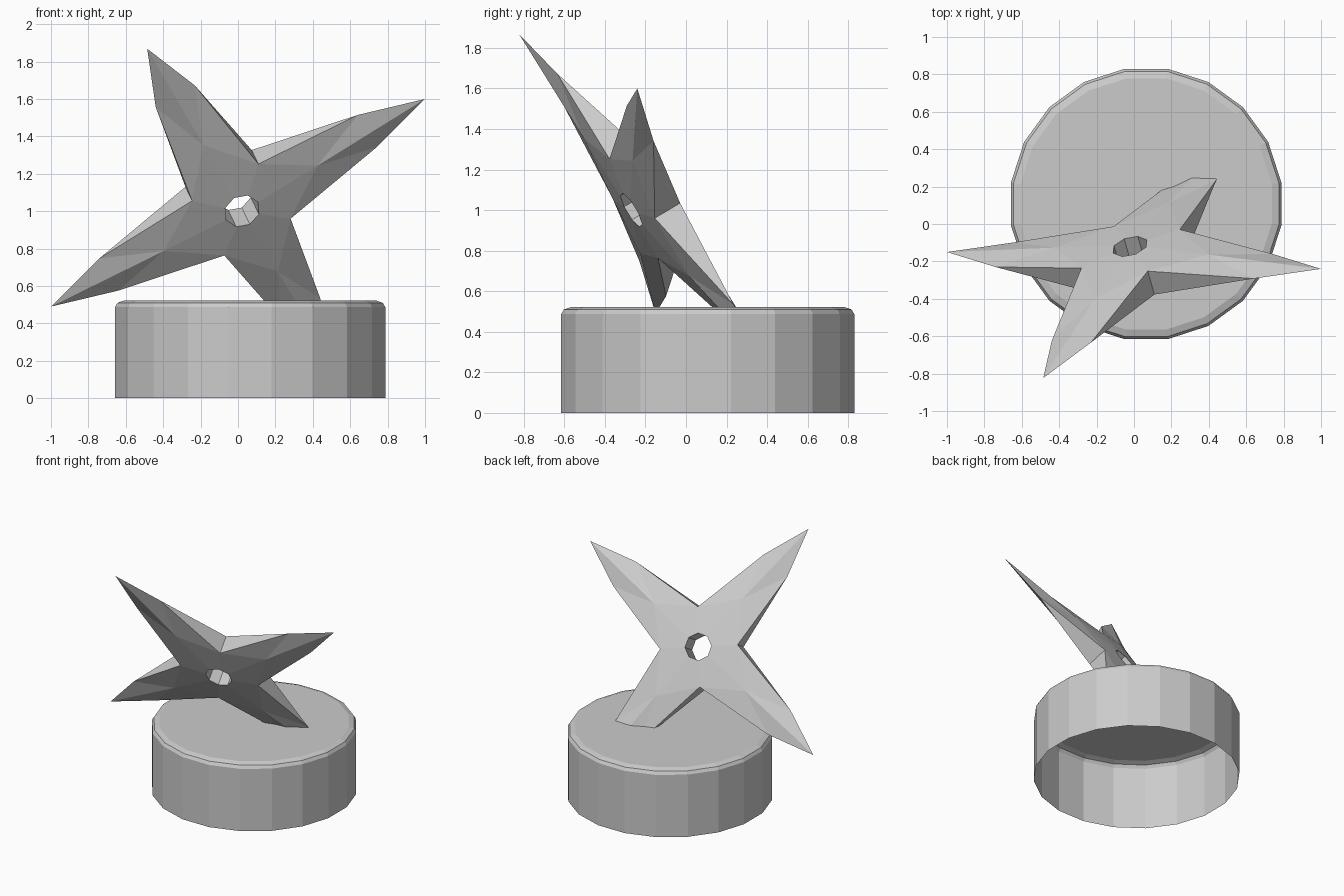
import bpy, bmesh, math
from mathutils import Vector, Matrix

cube = bpy.data.objects.get("Cube")
if cube:
    bpy.data.objects.remove(cube)

GREY = (0.6, 0.6, 0.6, 1)
mat = bpy.data.materials.new("plain_grey")
mat.use_nodes = True
mat.diffuse_color = GREY
mat.node_tree.nodes["Principled BSDF"].inputs["Base Color"].default_value = GREY


def finish(name, bm):
    """Turn a bmesh into a flat shaded grey object."""
    mesh = bpy.data.meshes.new(name)
    bm.to_mesh(mesh)
    bm.free()
    mesh.materials.append(mat)
    obj = bpy.data.objects.new(name, mesh)
    bpy.context.collection.objects.link(obj)
    return obj


# Round base: twenty-sided open shell with a bevelled top rim
SIDES = 20
bm = bmesh.new()
rings = []
for radius, z in ((0.732, 0), (0.732, 0.487), (0.718, 0.51), (0.68, 0.523)):
    ring = []
    for i in range(SIDES):
        a = math.tau * (i + 0.5) / SIDES
        ring.append(bm.verts.new((0.065 + radius * math.cos(a),
                                  0.107 + radius * math.sin(a), z)))
    rings.append(ring)
for low, high in zip(rings, rings[1:]):
    for i in range(SIDES):
        j = (i + 1) % SIDES
        bm.faces.new((low[i], low[j], high[j], high[i]))
bm.faces.new(rings[-1])
finish("round_base", bm)

# Four-pointed throwing star, built flat with a mirrored front and back
ARMS = 4
HALF = math.pi / ARMS
bm = bmesh.new()


def polar(radius, angle, h=0.0):
    return bm.verts.new((radius * math.cos(angle), radius * math.sin(angle), h))


tips, left_mids, right_mids = [], [], []
for k in range(ARMS):
    a = 2 * HALF * k
    tips.append(polar(1.144, a))
    left_mids.append(polar(0.8, a + 0.15))
    right_mids.append(polar(0.8, a - 0.15))

sides = []
for s in (1, -1):
    hole = [polar(0.098, HALF * i, s * 0.09) for i in range(2 * ARMS)]
    ridges = [polar(0.47, 2 * HALF * k, s * 0.06) for k in range(ARMS)]
    notches = [polar(0.287, 2 * HALF * k + HALF, s * 0.075) for k in range(ARMS)]
    sides.append((hole, notches))
    for k in range(ARMS):
        ridge, tip = ridges[k], tips[k]
        for notch, rim, mid in ((notches[k], hole[2 * k + 1], left_mids[k]),
                                (notches[k - 1], hole[2 * k - 1], right_mids[k])):
            bm.faces.new((hole[2 * k], ridge, notch, rim))
            bm.faces.new((ridge, mid, notch))
            bm.faces.new((ridge, tip, mid))

# Hole wall and the tapering edges beside each notch
(hole_f, notch_f), (hole_b, notch_b) = sides
for i in range(2 * ARMS):
    bm.faces.new((hole_f[i - 1], hole_f[i], hole_b[i], hole_b[i - 1]))
for k in range(ARMS):
    bm.faces.new((notch_f[k], notch_b[k], left_mids[k]))
    bm.faces.new((notch_f[k], notch_b[k], right_mids[(k + 1) % ARMS]))
bmesh.ops.recalc_face_normals(bm, faces=bm.faces)

# Lean the star into place and trim the arm that sinks into the base
u = Vector((1.0, -0.045, 0.555)).normalized()
n = u.cross(Vector((-0.49, -0.625, 0.815))).normalized()
v = n.cross(u)
lean = Matrix((u, v, n)).transposed().to_4x4()
lean.translation = (0, -0.195, 1.045)
bm.transform(lean)
bmesh.ops.bisect_plane(bm, geom=bm.verts[:] + bm.edges[:] + bm.faces[:],
                       plane_co=(0.3, 0.2, 0.521), plane_no=(0, 0, 1))
trimmed = [f for f in bm.faces
           if f.calc_center_median().z < 0.521 and f.calc_center_median().x > 0]
bmesh.ops.delete(bm, geom=trimmed, context='FACES')
finish("throwing_star", bm)
